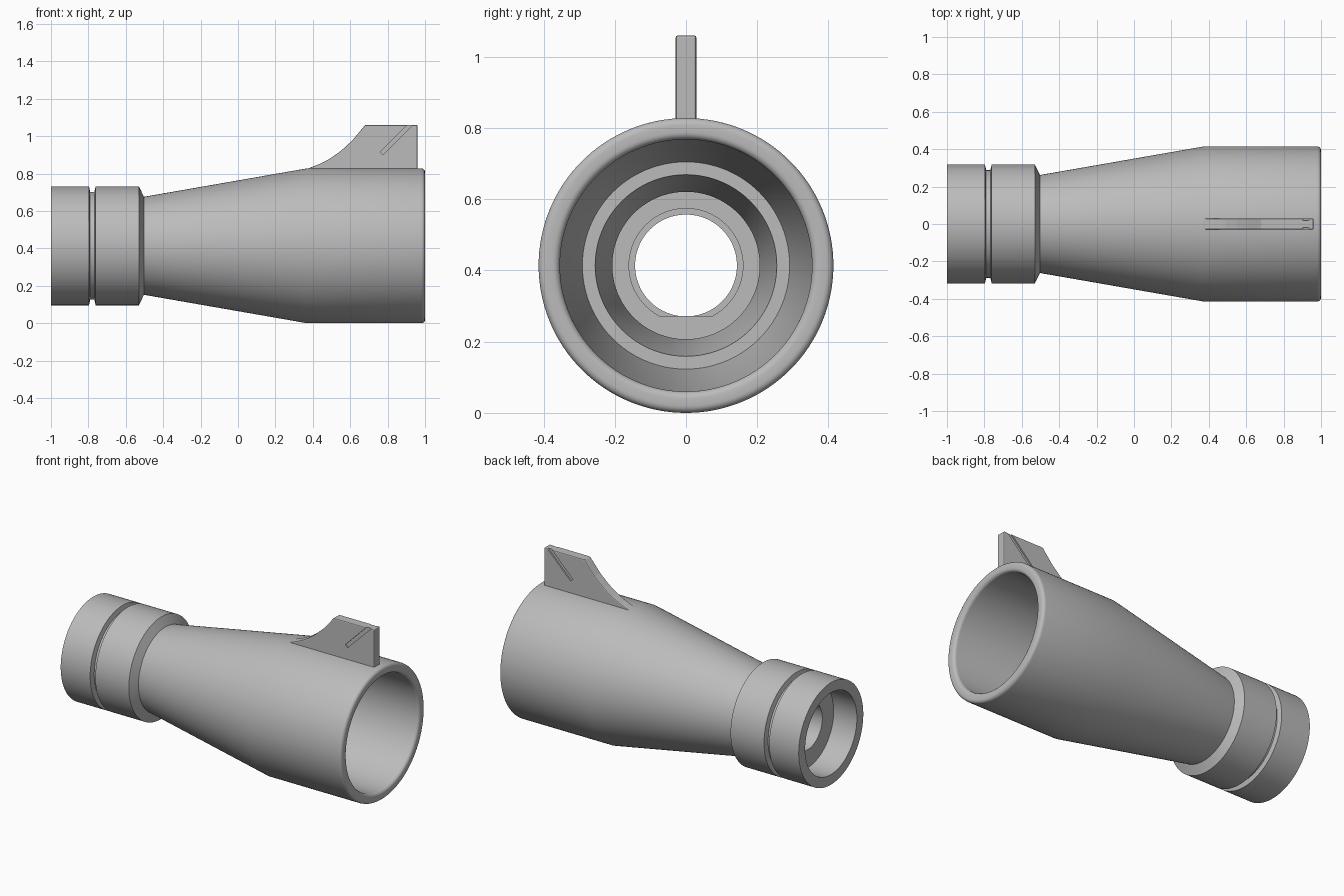
import bpy, bmesh, math
from mathutils import Matrix, Vector

cube = bpy.data.objects.get("Cube")
if cube:
    bpy.data.objects.remove(cube, do_unlink=True)

AXIS_Z = 0.414

grey = bpy.data.materials.new("plain_grey")
grey.use_nodes = True
colour = (0.5, 0.5, 0.5, 1)
grey.diffuse_color = colour
grey.node_tree.nodes["Principled BSDF"].inputs["Base Color"].default_value = colour


def finish(bm, name):
    bmesh.ops.recalc_face_normals(bm, faces=bm.faces)
    mesh = bpy.data.meshes.new(name)
    bm.to_mesh(mesh)
    bm.free()
    obj = bpy.data.objects.new(name, mesh)
    bpy.context.collection.objects.link(obj)
    mesh.materials.append(grey)
    return obj


def activate(obj):
    bpy.ops.object.select_all(action="DESELECT")
    obj.select_set(True)
    bpy.context.view_layer.objects.active = obj


def lathe(name, profile, steps=128):
    """Spin a closed (x, radius) profile around the x axis."""
    bm = bmesh.new()
    verts = [bm.verts.new((x, 0, r)) for x, r in profile]
    edges = [bm.edges.new((a, b)) for a, b in zip(verts, verts[1:] + verts[:1])]
    bmesh.ops.spin(bm, geom=verts + edges, cent=(0, 0, 0), axis=(1, 0, 0),
                   angle=math.tau, steps=steps, use_merge=False)
    bmesh.ops.remove_doubles(bm, verts=bm.verts, dist=1e-4)
    obj = finish(bm, name)
    obj.location.z = AXIS_Z
    activate(obj)
    bpy.ops.object.shade_smooth_by_angle(angle=math.radians(25))
    return obj


def box(name, centre, size, pitch=0):
    bm = bmesh.new()
    bmesh.ops.create_cube(bm, size=1, matrix=Matrix.Translation(centre)
                          @ Matrix.Rotation(pitch, 4, "Y") @ Matrix.Diagonal((*size, 1)))
    return finish(bm, name)


# Hollow body: collar, flared cone, wide muzzle and stepped bore
def rim(centre_x, centre_r, radius, start, end, n=5):
    angles = [math.radians(start + (end - start) * i / n) for i in range(n + 1)]
    return [(centre_x + radius * math.cos(a), centre_r + radius * math.sin(a)) for a in angles]


outer = [(-1, 0.318), (-0.797, 0.318), (-0.79, 0.288), (-0.768, 0.288), (-0.761, 0.318),
         (-0.53, 0.318), (-0.503, 0.262), (0.37, 0.414)]
muzzle = rim(0.98, 0.394, 0.02, 90, 0) + rim(0.98, 0.374, 0.02, 0, -90)
inner = [(0.36, 0.354), (0.0, 0.291), (0.0, 0.255), (-0.3, 0.207), (-0.5, 0.207),
         (-0.5, 0.16), (-0.75, 0.16), (-0.75, 0.143), (-0.84, 0.143),
         (-0.84, 0.255), (-1, 0.255)]
lathe("hollow_body", outer + muzzle + inner)

# Small flat key at the bottom of the bore
box("bore_key", (-0.625, 0, AXIS_Z - 0.152), (0.25, 0.14, 0.02))

# Top fin with a concave leading edge
bm = bmesh.new()
sweep = [(0.37, 0.826), (0.43, 0.849), (0.49, 0.879), (0.55, 0.921), (0.61, 0.976), (0.68, 1.06)]
outline = sweep + [(0.96, 1.06), (0.96, 0.8), (0.37, 0.8)]
face = bm.faces.new([bm.verts.new((x, -0.029, z)) for x, z in outline])
side = bmesh.ops.extrude_face_region(bm, geom=[face])
bmesh.ops.translate(bm, vec=Vector((0, 0.058, 0)),
                    verts=[v for v in side["geom"] if isinstance(v, bmesh.types.BMVert)])
fin = finish(bm, "top_fin")
bevel = fin.modifiers.new("edge_bevel", "BEVEL")
bevel.width = 0.006
bevel.segments = 2
bevel.limit_method = "ANGLE"

# Diagonal slot on both sides of the fin
for label, s in (("front", -1), ("back", 1)):
    cutter = box(label + "_slot_cutter", (0.86, s * 0.031, 1.0),
                 (0.26, 0.022, 0.022), -math.radians(45))
    cutter.hide_render = True
    cutter.hide_viewport = True
    cut = fin.modifiers.new(label + "_slot", "BOOLEAN")
    cut.operation = "DIFFERENCE"
    cut.solver = "EXACT"
    cut.object = cutter
